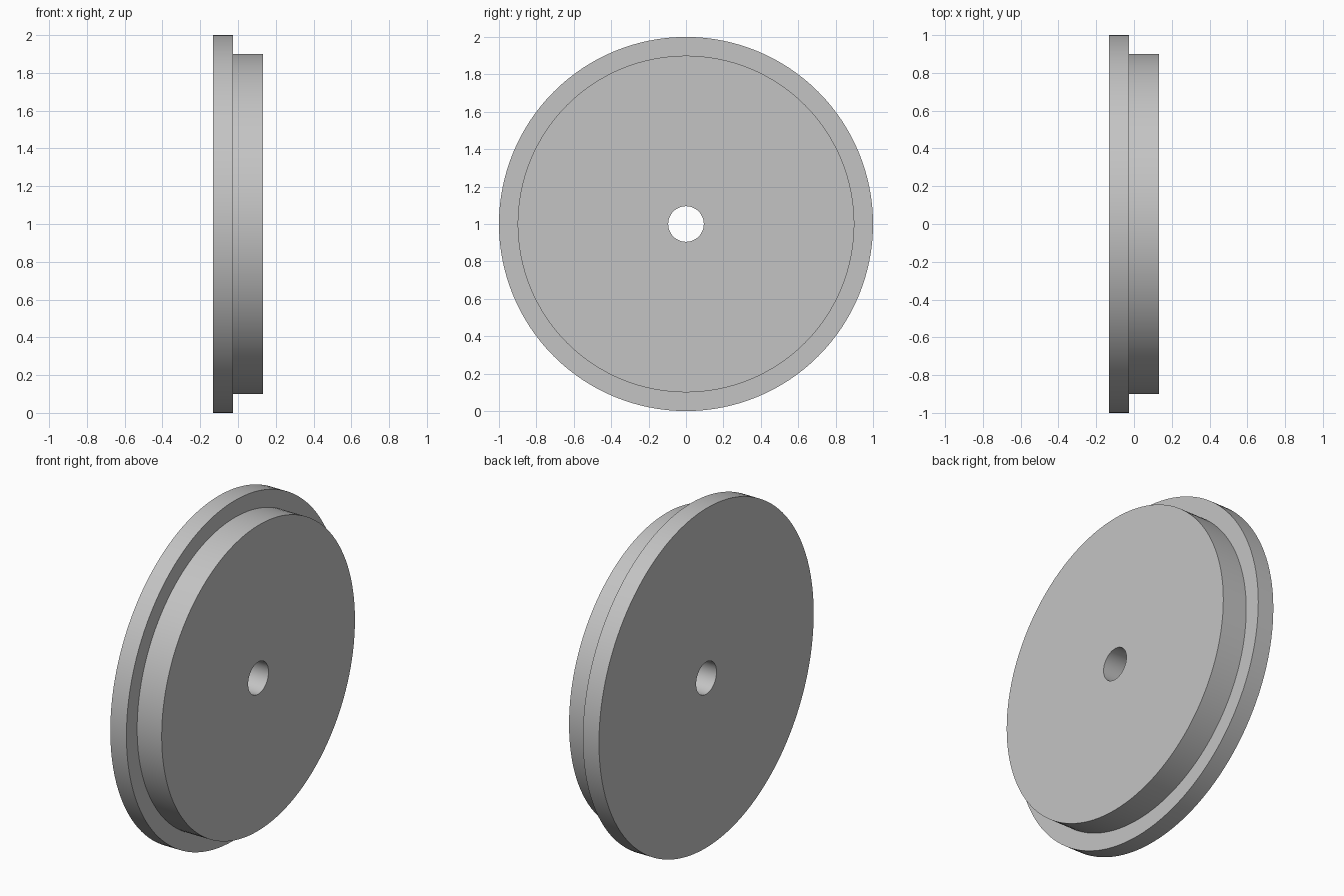
import bpy, bmesh, math
from mathutils import Matrix

if "Cube" in bpy.data.objects:
    bpy.data.objects.remove(bpy.data.objects["Cube"])

SEGMENTS = 128

grey = bpy.data.materials.new("light grey")
grey.diffuse_color = (0.55, 0.55, 0.55, 1)
grey.use_nodes = True
grey.node_tree.nodes["Principled BSDF"].inputs["Base Color"].default_value = grey.diffuse_color

# Stepped cross-section (x, radius): wide flange, narrower drum, centre bore
profile = [(-0.135, 0.095), (-0.135, 1.0), (-0.03, 1.0),
           (-0.03, 0.9), (0.13, 0.9), (0.13, 0.095)]

# Lathe the closed profile around the x axis
bm = bmesh.new()
rings = []
for i in range(SEGMENTS):
    a = 2 * math.pi * i / SEGMENTS
    rings.append([bm.verts.new((x, r * math.cos(a), r * math.sin(a))) for x, r in profile])
for i in range(SEGMENTS):
    here, there = rings[i], rings[(i + 1) % SEGMENTS]
    for j in range(len(profile)):
        k = (j + 1) % len(profile)
        bm.faces.new((here[j], here[k], there[k], there[j]))
bmesh.ops.recalc_face_normals(bm, faces=bm.faces)
bmesh.ops.transform(bm, matrix=Matrix.Translation((0.0025, 0, 1)), verts=bm.verts)

mesh = bpy.data.meshes.new("flanged_disc")
bm.to_mesh(mesh)
bm.free()
mesh.materials.append(grey)
disc = bpy.data.objects.new("flanged_disc", mesh)
bpy.context.collection.objects.link(disc)

# Smooth the round walls and keep the rims crisp
bpy.context.view_layer.objects.active = disc
disc.select_set(True)
bpy.ops.object.shade_smooth_by_angle(angle=math.radians(30))
